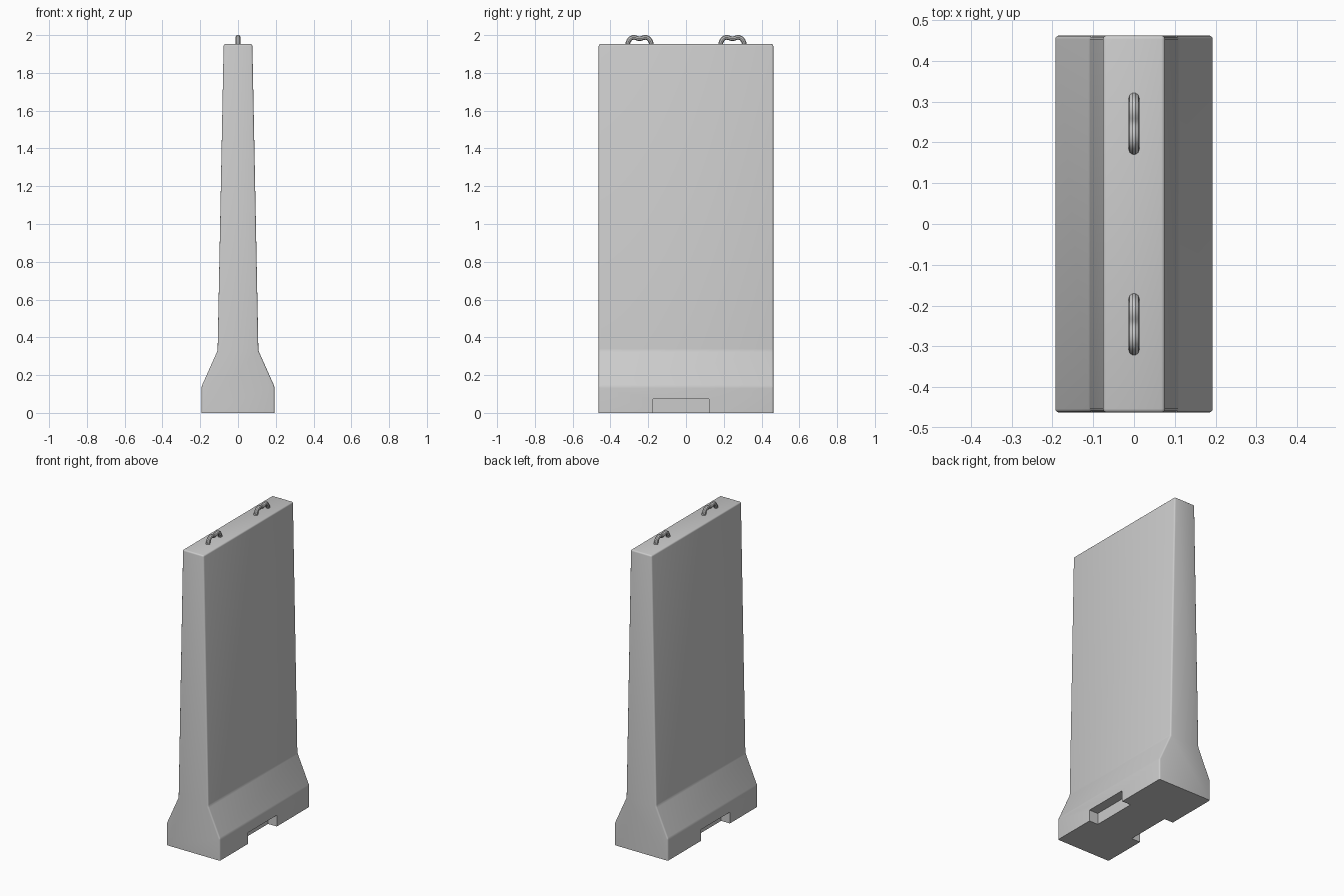
import bpy, bmesh
from mathutils import Vector

if "Cube" in bpy.data.objects:
    bpy.data.objects.remove(bpy.data.objects["Cube"])

HALF_LEN = 0.462

# Barrier body: symmetric cross-section extruded along y
half = [(0.193, 0.0), (0.193, 0.14), (0.108, 0.33), (0.076, 1.952)]
profile = half + [(-x, z) for x, z in reversed(half)]
bm = bmesh.new()
end = bm.faces.new([bm.verts.new((x, -HALF_LEN, z)) for x, z in profile])
ext = bmesh.ops.extrude_face_region(bm, geom=[end])
new_verts = [g for g in ext["geom"] if isinstance(g, bmesh.types.BMVert)]
bmesh.ops.translate(bm, vec=(0, 2 * HALF_LEN, 0), verts=new_verts)
bmesh.ops.recalc_face_normals(bm, faces=bm.faces)
# Soften every edge except the ones resting on the ground
edges = [e for e in bm.edges if max(v.co.z for v in e.verts) > 0.01]
bmesh.ops.bevel(bm, geom=edges, offset=0.009, segments=3, profile=0.5,
                affect='EDGES')
mesh = bpy.data.meshes.new("barrier_body")
bm.to_mesh(mesh)
bm.free()
body = bpy.data.objects.new("barrier_body", mesh)
bpy.context.collection.objects.link(body)


# Forklift notches cut into the foot on both long sides
def cut_notch(side):
    bpy.ops.mesh.primitive_cube_add(size=1, location=(side * 0.23, -0.026, 0.0))
    cutter = bpy.context.object
    cutter.name = "notch_cutter"
    cutter.scale = (0.2, 0.298, 0.146)
    cutter.hide_render = True
    bpy.context.view_layer.update()
    mod = body.modifiers.new("notch", 'BOOLEAN')
    mod.operation = 'DIFFERENCE'
    mod.solver = 'EXACT'
    mod.object = cutter
    bpy.context.view_layer.objects.active = body
    bpy.ops.object.modifier_apply(modifier=mod.name)
    bpy.data.objects.remove(cutter)


for side in (-1, 1):
    cut_notch(side)


# Lifting loops: bent steel bar with a slight dip in the middle
def lifting_loop(name, y):
    curve = bpy.data.curves.new(name, 'CURVE')
    curve.dimensions = '3D'
    curve.bevel_depth = 0.013
    curve.bevel_resolution = 3
    curve.resolution_u = 5
    side = [(-0.063, 1.93), (-0.06, 1.963), (-0.038, 1.987)]
    path = side + [(0, 1.981)] + [(-a, z) for a, z in reversed(side)]
    spline = curve.splines.new('BEZIER')
    spline.bezier_points.add(len(path) - 1)
    for p, (a, z) in zip(spline.bezier_points, path):
        p.co = Vector((0, a, z))
        p.handle_left_type = p.handle_right_type = 'AUTO'
    obj = bpy.data.objects.new(name, curve)
    obj.location.y = y
    bpy.context.collection.objects.link(obj)
    bpy.ops.object.select_all(action='DESELECT')
    obj.select_set(True)
    bpy.context.view_layer.objects.active = obj
    bpy.ops.object.convert(target='MESH')
    bpy.ops.object.shade_smooth_by_angle()


lifting_loop("lifting_loop_front", -0.246)
lifting_loop("lifting_loop_back", 0.246)

# Smooth shading on the body
bpy.ops.object.select_all(action='DESELECT')
body.select_set(True)
bpy.context.view_layer.objects.active = body
bpy.ops.object.shade_smooth_by_angle()
